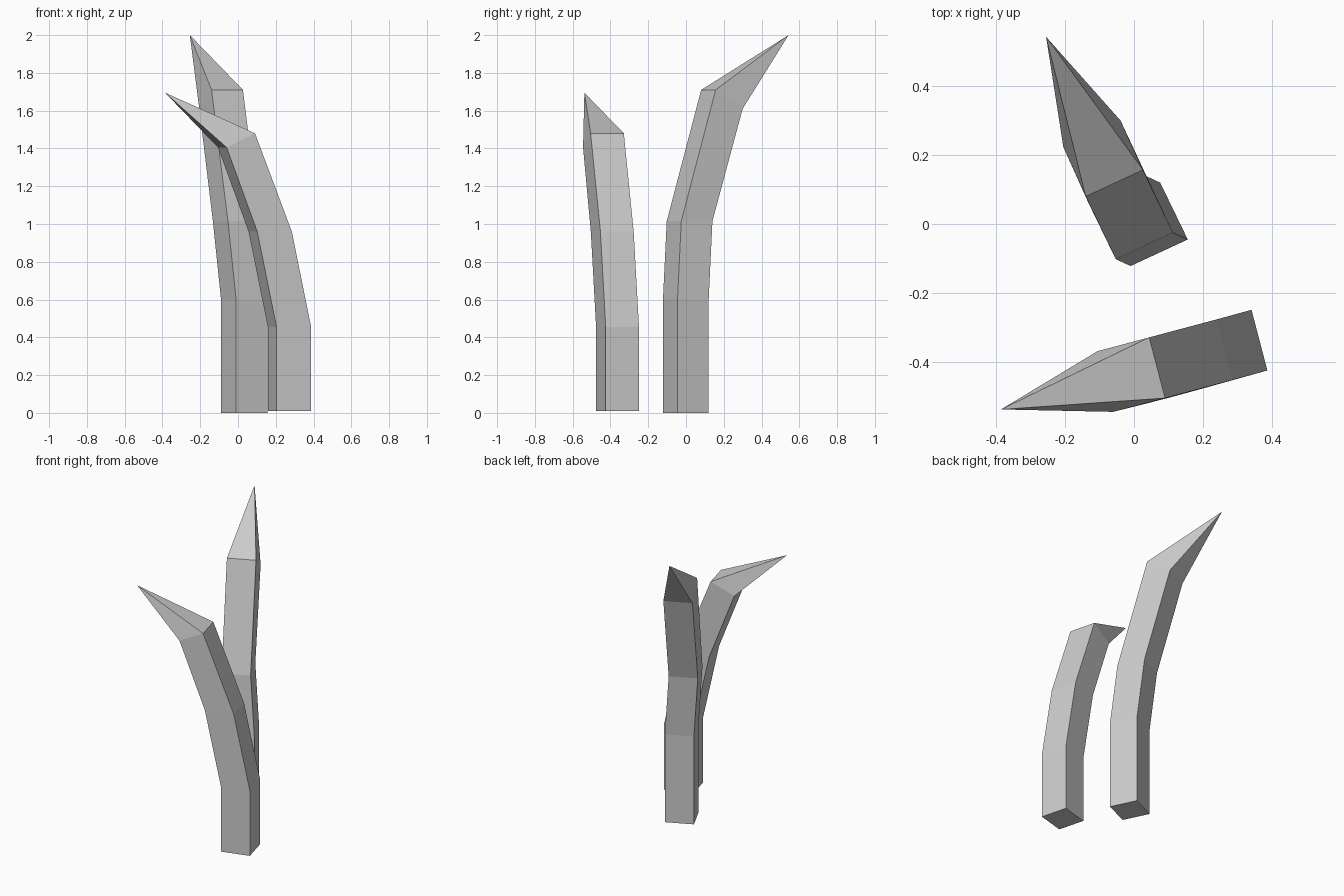
import bpy
import bmesh
from mathutils import Vector

cube = bpy.data.objects.get("Cube")
if cube:
    bpy.data.objects.remove(cube, do_unlink=True)

# Single flat colour
grey = bpy.data.materials.new("light_grey")
grey.use_nodes = True
colour = (0.6, 0.6, 0.6, 1)
grey.diffuse_color = colour
grey.node_tree.nodes["Principled BSDF"].inputs["Base Color"].default_value = colour


def blade(name, path, width, depth, end_depth, tip):
    """Loft a four-sided bar along a corner path and close it to a point."""
    bm = bmesh.new()
    width = Vector(width)
    rings = []
    for i, corner in enumerate(path):
        c = Vector(corner)
        d = Vector(end_depth if i == len(path) - 1 else depth)
        rings.append([bm.verts.new(p) for p in (c, c + width, c + width + d, c + d)])
    point = bm.verts.new(tip)
    bm.faces.new(rings[0])
    for low, high in zip(rings, rings[1:]):
        for k in range(4):
            n = (k + 1) % 4
            bm.faces.new((low[k], low[n], high[n], high[k]))
    for k in range(4):
        bm.faces.new((rings[-1][k], rings[-1][(k + 1) % 4], point))
    bmesh.ops.recalc_face_normals(bm, faces=bm.faces)
    mesh = bpy.data.meshes.new(name)
    bm.to_mesh(mesh)
    bm.free()
    mesh.materials.append(grey)
    obj = bpy.data.objects.new(name, mesh)
    bpy.context.collection.objects.link(obj)
    return obj


# Tall blade, leaning backwards
blade("tall_blade",
      path=[(-0.01, -0.122, 0), (-0.01, -0.122, 0.6),
            (-0.053, -0.102, 1.015), (-0.14, 0.08, 1.71)],
      width=(0.166, 0.077, 0),
      depth=(-0.08, 0.165, 0),
      end_depth=(-0.065, 0.143, -0.1),
      tip=(-0.255, 0.543, 2))

# Short blade, leaning to its right
blade("short_blade",
      path=[(0.387, -0.425, 0.01), (0.387, -0.425, 0.455),
            (0.285, -0.453, 0.96), (0.09, -0.505, 1.48)],
      width=(-0.046, 0.176, 0),
      depth=(-0.183, -0.051, 0),
      end_depth=(-0.15, -0.04, -0.075),
      tip=(-0.386, -0.538, 1.695))
